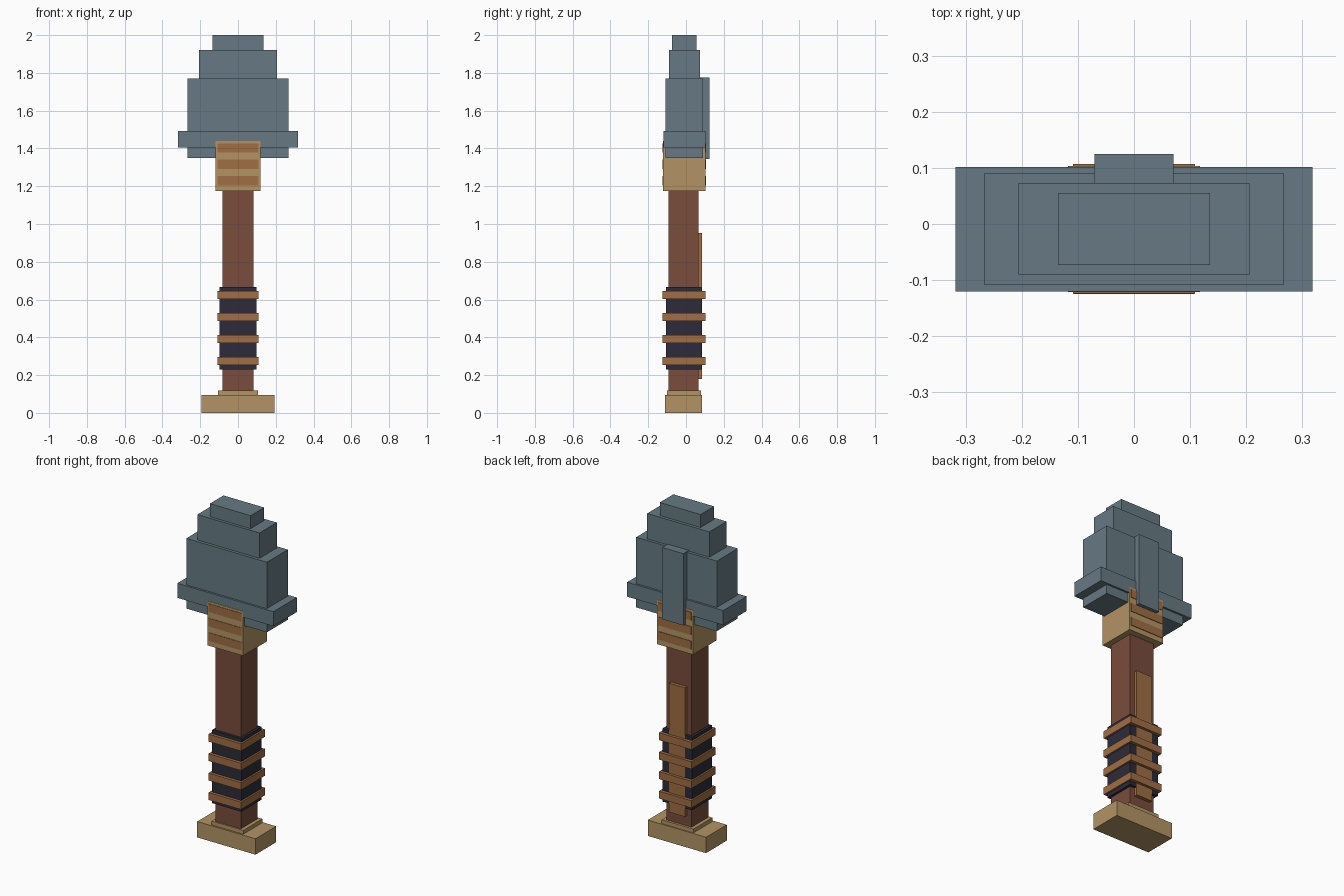
import bpy

cube = bpy.data.objects.get("Cube")
if cube:
    bpy.data.objects.remove(cube, do_unlink=True)


def material(name, hex_code):
    """Flat material from an sRGB hex colour, converted to linear."""
    def linear(v):
        return v / 12.92 if v <= 0.04045 else ((v + 0.055) / 1.055) ** 2.4
    rgb = [linear(c / 255) for c in bytes.fromhex(hex_code)]
    mat = bpy.data.materials.new(name)
    mat.use_nodes = True
    mat.diffuse_color = (*rgb, 1)
    bsdf = mat.node_tree.nodes["Principled BSDF"]
    bsdf.inputs["Base Color"].default_value = (*rgb, 1)
    bsdf.inputs["Roughness"].default_value = 0.8
    return mat


slate = material("slate_steel", "677A83")
brass = material("pale_brass", "B49465")
copper = material("copper_orange", "A16E43")
wood = material("red_brown_wood", "794D3B")
navy = material("dark_navy_wrap", "2C2B3A")


def block(name, half_width, y_range, z_range, mat):
    """Box centred on x = 0 between the given depth and height limits."""
    (y0, y1), (z0, z1) = y_range, z_range
    bpy.ops.mesh.primitive_cube_add(size=1, location=(0, (y0 + y1) / 2, (z0 + z1) / 2))
    obj = bpy.context.object
    obj.name = name
    obj.scale = (2 * half_width, y1 - y0, z1 - z0)
    bpy.ops.object.transform_apply(location=False, rotation=False, scale=True)
    obj.data.materials.append(mat)
    return obj


# Pommel
block("pommel_base", 0.193, (-0.11, 0.086), (0, 0.095), brass)
block("pommel_step", 0.105, (-0.1, 0.08), (0.09, 0.118), brass)

# Shaft and the strip along its back
block("shaft", 0.083, (-0.092, 0.066), (0.1, 1.2), wood)
block("back_strip", 0.053, (0.05, 0.086), (0.18, 0.952), copper)

# Wrapped grip with raised bands
block("grip_wrap", 0.098, (-0.107, 0.083), (0.23, 0.667), navy)
for i in range(4):
    z = 0.275 + i * 0.1165
    block(f"grip_band_{i + 1}", 0.108, (-0.125, 0.102), (z - 0.022, z + 0.022), copper)

# Collar with inlaid bars front and back
block("collar", 0.118, (-0.1215, 0.1035), (1.175, 1.44), brass)
for i in range(3):
    z = 1.23 + i * 0.0865
    block(f"collar_bar_{i + 1}", 0.109, (-0.124, 0.107), (z - 0.025, z + 0.024), copper)

# Stepped head, its rim and the rear spine
block("head_main", 0.267, (-0.108, 0.09), (1.35, 1.77), slate)
block("head_rim", 0.318, (-0.12, 0.102), (1.405, 1.492), slate)
block("head_upper", 0.206, (-0.09, 0.073), (1.75, 1.922), slate)
block("head_cap", 0.135, (-0.073, 0.055), (1.9, 2), slate)
block("rear_spine", 0.07, (0.06, 0.125), (1.345, 1.775), slate)
